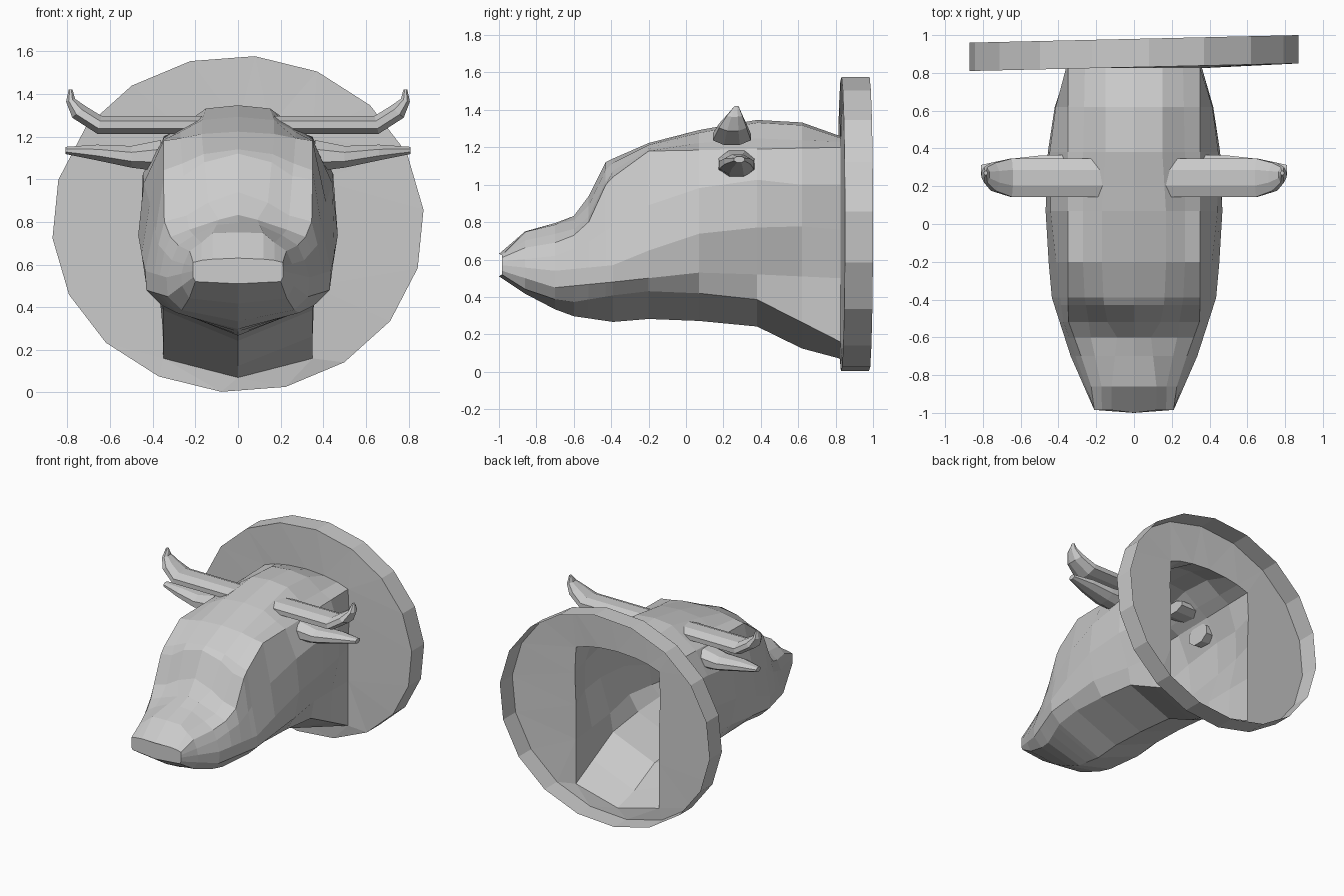
import bpy, bmesh
from math import sin, cos, tau, radians
from mathutils import Vector

if "Cube" in bpy.data.objects:
    bpy.data.objects.remove(bpy.data.objects["Cube"])


def finish(name, bm, mirror=False, flip=True):
    if flip:
        bmesh.ops.recalc_face_normals(bm, faces=bm.faces)
    me = bpy.data.meshes.new(name)
    bm.to_mesh(me)
    bm.free()
    ob = bpy.data.objects.new(name, me)
    bpy.context.collection.objects.link(ob)
    if mirror:
        ob.modifiers.new("mirror", "MIRROR").use_axis[0] = True
    return ob


def loft(bm, rings):
    """Skin closed rings of points, returning the vertex rings."""
    vs = [[bm.verts.new(p) for p in r] for r in rings]
    n = len(vs[0])
    for a, b in zip(vs, vs[1:]):
        for i in range(n):
            bm.faces.new((a[i], a[(i + 1) % n], b[(i + 1) % n], b[i]))
    return vs


def sample(rail, y):
    """Linear interpolation along a rail of (y, x, z), ordered back to front."""
    if y >= rail[0][0]:
        return rail[0][1:]
    for (y0, x0, z0), (y1, x1, z1) in zip(rail, rail[1:]):
        if y >= y1:
            t = (y - y0) / (y1 - y0)
            return x0 + (x1 - x0) * t, z0 + (z1 - z0) * t
    return rail[-1][1:]


# Head: long guide rails from neck to muzzle, skinned at stations along y
crown = [(.82, 0, 1.26), (.67, 0, 1.33), (.32, 0, 1.35), (.06, 0, 1.29), (-.25, 0, 1.21),
         (-.43, 0, 1.12), (-.53, 0, .92), (-.61, 0, .82), (-.88, 0, .745), (-.985, 0, .63)]
inner = [(.82, .15, 1.25), (.67, .15, 1.315), (.32, .15, 1.335), (.06, .17, 1.275),
         (-.25, .17, 1.2), (-.42, .16, 1.1), (-.52, .14, .89), (-.6, .09, .81),
         (-.87, .12, .745), (-.985, .12, .625)]
eye = [(.82, .26, 1.23), (.32, .27, 1.25), (-.22, .27, 1.19), (-.41, .26, 1.06),
       (-.49, .24, .88), (-.55, .24, .78), (-.64, .22, .75), (-.87, .17, .7), (-.985, .17, .62)]
temple = [(.82, .35, 1.2), (.35, .35, 1.19), (-.2, .35, 1.18), (-.42, .35, 1.02),
          (-.53, .345, .78), (-.64, .30, .7), (-.88, .22, .66), (-.985, .21, .61)]
cheek = [(.82, .36, 1.0), (.6, .42, 1.0), (.35, .45, 1.03), (0, .44, .97), (-.3, .40, .85),
         (-.5, .38, .7), (-.7, .31, .62), (-.985, .21, .59)]
widest = [(.82, .35, .76), (.59, .43, .78), (.35, .46, .77), (0, .47, .73),
          (-.39, .435, .57), (-.7, .335, .54), (-.985, .21, .57)]
jaw = [(.82, .35, .5), (.4, .37, .52), (.07, .43, .53), (-.39, .43, .48),
       (-.7, .33, .45), (-.985, .21, .54)]
chin_edge = [(.82, .35, .16), (.39, .35, .385), (-.12, .36, .44), (-.38, .36, .41),
             (-.62, .28, .37), (-.81, .24, .41), (-.985, .2, .52)]
throat = [(.82, 0, .07), (.6, 0, .13), (.4, 0, .24), (-.12, 0, .29), (-.38, 0, .265),
          (-.62, 0, .3), (-.81, 0, .38), (-.985, 0, .51)]
rails = [crown, inner, eye, temple, cheek, widest, jaw, chin_edge, throat]

rings = []
for y in (.825, .62, .38, .07, -.2, -.39, -.43, -.52, -.6, -.7, -.86, -.985):
    half = [sample(r, y) for r in rails]
    rings.append([Vector((x, y, z)) for x, z in half] +
                 [Vector((-x, y, z)) for x, z in half[-2:0:-1]])
bm = bmesh.new()
skin = loft(bm, rings)
bm.faces.new(skin[-1])
skin[-1][0].co.y = skin[-1][8].co.y = -1.0
finish("head", bm)

# Wall plaque: 18-sided shallow dish, open behind, with a hole for the neck
bm = bmesh.new()


def rim(y):
    pts = []
    for k in range(18):
        a = radians(5.2 + 20 * k)
        x = .873 * sin(a)
        pts.append(Vector((x, y + .023 * x, .79 + .79 * cos(a))))
    return pts


walls = loft(bm, [rim(.98), rim(.83)])
hole = [bm.verts.new(p) for p in rings[0]]
edges = [bm.edges.new((hole[i - 1], hole[i])) for i in range(len(hole))]
edges += [bm.edges.get((walls[1][i - 1], walls[1][i])) for i in range(18)]
bmesh.ops.triangle_fill(bm, edges=edges, use_beauty=True, normal=(0, -1, 0))
finish("plaque", bm)


def spike(name, sections):
    """Tapered tube; sections are x, y, z, half depth, half thickness, tilt."""
    bm = bmesh.new()
    rs = []
    for x, y, z, ry, rt, tilt in sections:
        t = radians(tilt)
        rs.append([Vector((x - rt * sin(a) * sin(t), y + ry * cos(a), z + rt * sin(a) * cos(t)))
                   for a in (tau * (i + .5) / 8 for i in range(8))])
    vs = loft(bm, rs)
    bm.faces.new(vs[0])
    bm.faces.new(vs[-1])
    finish(name, bm, mirror=True)


# Horns: run out level, then turn up to a point
spike("horns", [(.15, .245, 1.255, .11, .045, 0), (.65, .245, 1.255, .11, .047, 12),
                (.745, .25, 1.315, .08, .045, 50), (.785, .26, 1.37, .045, .024, 72),
                (.785, .27, 1.42, .012, .01, 90)])

# Ears: flatter, just under the horns
spike("ears", [(.36, .27, 1.11, .105, .08, 0), (.5, .27, 1.105, .1, .055, 0),
               (.66, .275, 1.125, .075, .04, 0), (.81, .285, 1.135, .03, .018, 0)])
